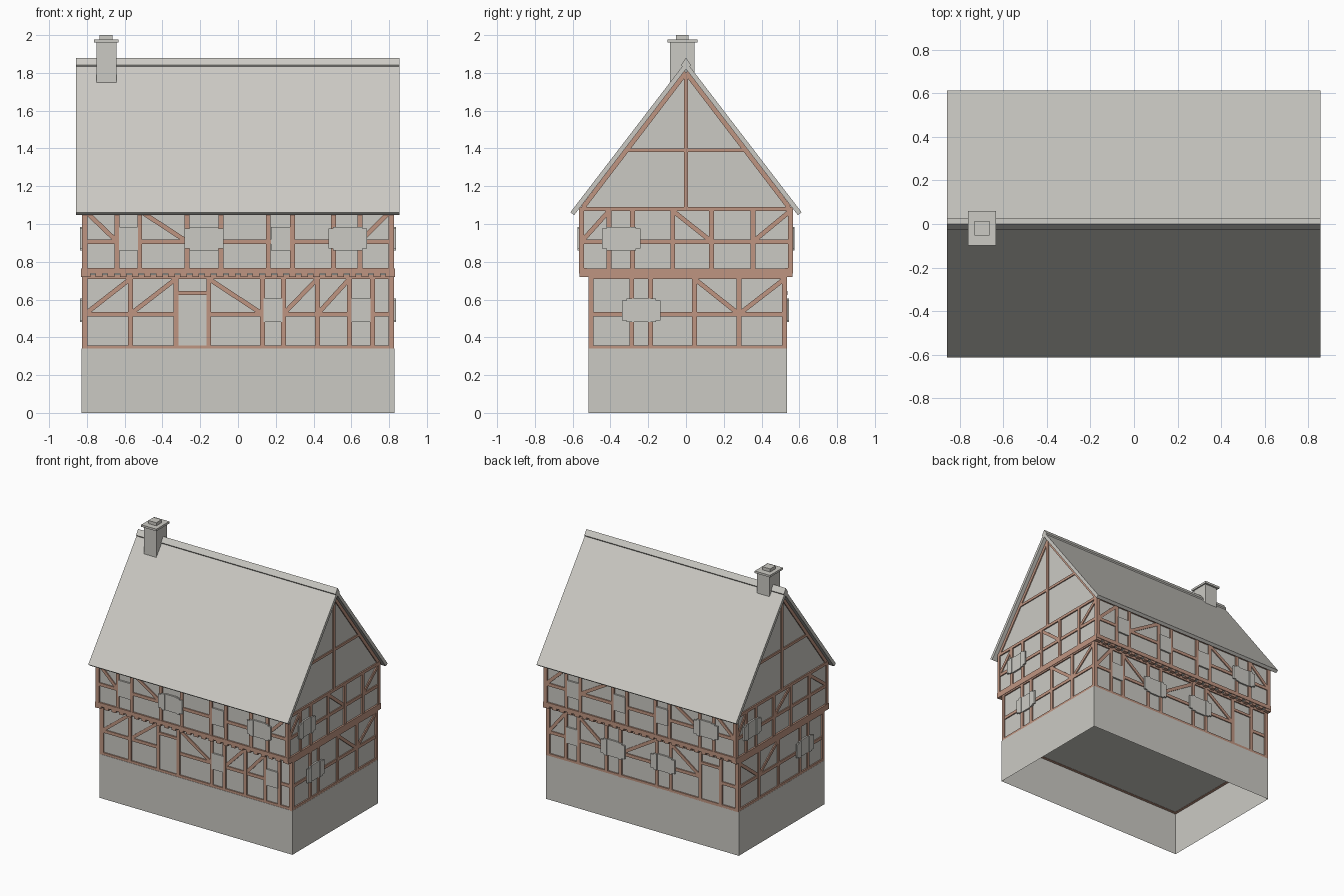
import bpy, bmesh
from mathutils import Vector

cube = bpy.data.objects.get("Cube")
if cube:
    bpy.data.objects.remove(cube)


def material(name, rgb):
    m = bpy.data.materials.new(name)
    m.use_nodes = True
    m.diffuse_color = (*rgb, 1)
    m.node_tree.nodes["Principled BSDF"].inputs["Base Color"].default_value = (*rgb, 1)
    return m


PLASTER = material("warm_grey", (0.60, 0.59, 0.55))
TIMBER = material("red_brown_timber", (0.52, 0.30, 0.22))


def finish(name, bm, mat):
    bmesh.ops.recalc_face_normals(bm, faces=bm.faces)
    mesh = bpy.data.meshes.new(name)
    bm.to_mesh(mesh)
    bm.free()
    mesh.materials.append(mat)
    obj = bpy.data.objects.new(name, mesh)
    bpy.context.collection.objects.link(obj)
    return obj


def prism(bm, near, far):
    """Solid between two matching polygons."""
    a = [bm.verts.new(p) for p in near]
    b = [bm.verts.new(p) for p in far]
    bm.faces.new(a)
    bm.faces.new(b[::-1])
    for i in range(len(a)):
        j = (i + 1) % len(a)
        bm.faces.new((a[i], b[i], b[j], a[j]))


def box(name, x, y, z, mat=PLASTER, open_bottom=False):
    bm = bmesh.new()
    ring = [(x[0], y[0]), (x[1], y[0]), (x[1], y[1]), (x[0], y[1])]
    prism(bm, [(*p, z[0]) for p in ring], [(*p, z[1]) for p in ring])
    if open_bottom:
        bm.normal_update()
        bm.faces.ensure_lookup_table()
        low = min(bm.faces, key=lambda f: f.calc_center_median().z)
        bmesh.ops.delete(bm, geom=[low], context="FACES_ONLY")
    return finish(name, bm, mat)


def extrude_x(name, profile, x0, x1):
    bm = bmesh.new()
    prism(bm, [(x0, *p) for p in profile], [(x1, *p) for p in profile])
    return finish(name, bm, PLASTER)


class Wall:
    """Places flat pieces on one wall plane, by position along it, height and depth."""

    def __init__(self, axis, plane):
        self.axis, self.plane = axis, plane
        self.sign = 1 if plane > 0 else -1

    def point(self, u, z, d):
        w = self.plane + self.sign * d
        return (u, w, z) if self.axis == "y" else (w, u, z)

    def plate(self, bm, outline, d0, d1):
        prism(bm, [self.point(u, z, d0) for u, z in outline],
              [self.point(u, z, d1) for u, z in outline])

    def rect(self, bm, u0, u1, z0, z1, d0=-0.01, d1=0.01):
        self.plate(bm, [(u0, z0), (u1, z0), (u1, z1), (u0, z1)], d0, d1)

    def beam(self, bm, p, q, width=0.024, depth=0.008):
        p, q = Vector(p), Vector(q)
        n = (q - p).orthogonal().normalized() * width / 2
        self.plate(bm, [p + n, q + n, q - n, p - n], -0.01, depth)


def storey(name, wall, z0, rail, z1, posts, braces, windows, sill=0.48, door=None):
    """Timber frame, windows, open shutters and door of one wall of one storey."""
    bm = bmesh.new()
    for u in posts:
        wall.rect(bm, u - 0.013, u + 0.013, z0, z1)
    for a, b in zip(posts, posts[1:]):
        if not (door and a < door < b):
            wall.beam(bm, (a, rail), (b, rail))
    wall.rect(bm, posts[0], posts[-1], z0, z0 + 0.022)
    wall.rect(bm, posts[0], posts[-1], z1 - 0.022, z1)
    # brace in a bay: +1 rises along the wall, -1 falls
    for bay, way in braces:
        a, b = posts[bay], posts[bay + 1]
        lo, hi = (a, b) if way > 0 else (b, a)
        wall.beam(bm, (lo, rail), (hi, z1 - 0.02))
    if door:
        wall.rect(bm, door - 0.08, door + 0.08, 0.625, 0.645, -0.01, 0.012)
    finish(name + "_timbers", bm, TIMBER)

    bm = bmesh.new()
    for u, shutters in windows:
        wall.rect(bm, u - 0.05, u + 0.05, sill, sill + 0.125, -0.01, 0.013)
        if shutters:
            for s in (-1, 1):
                wall.plate(bm, [(u + s * a, sill + h) for a, h in
                                ((0.05, 0), (0.078, 0), (0.078, 0.01), (0.102, 0.01),
                                 (0.102, 0.115), (0.078, 0.115), (0.078, 0.125), (0.05, 0.125))],
                           0.008, 0.02)
    if door:
        wall.rect(bm, door - 0.078, door + 0.078, 0.358, 0.625, -0.01, 0.004)
    finish(name + "_openings", bm, PLASTER)


# Masonry and plaster bodies
box("stone_base", (-0.828, 0.828), (-0.515, 0.535), (0, 0.34), open_bottom=True)
box("lower_storey_wall", (-0.817, 0.817), (-0.503, 0.525), (0.338, 0.75))
extrude_x("upper_storey_and_gables",
          [(-0.555, 0.73), (0.555, 0.73), (0.555, 1.09), (0, 1.815), (-0.555, 1.09)],
          -0.817, 0.817)

# Roof, ridge cap and chimney
extrude_x("roof", [(-0.612, 1.062), (0, 1.86), (0.612, 1.062), (0.592, 1.047),
                   (0, 1.82), (-0.592, 1.047)], -0.857, 0.855)
extrude_x("ridge_cap", [(-0.026, 1.842), (0, 1.88), (0.026, 1.842), (0.018, 1.83), (0, 1.856),
                        (-0.018, 1.83)], -0.857, 0.855)
box("chimney_stack", (-0.748, -0.642), (-0.085, 0.045), (1.745, 1.96))
box("chimney_cap", (-0.762, -0.632), (-0.098, 0.06), (1.96, 1.976))
box("chimney_pot", (-0.732, -0.664), (-0.053, 0.013), (1.976, 2.0))

# Walls of both storeys
low_front, low_back = Wall("y", -0.503), Wall("y", 0.525)
up_front, up_back = Wall("y", -0.555), Wall("y", 0.555)
right, left = Wall("x", 0.817), Wall("x", -0.817)
LOW, HIGH = (0.336, 0.523, 0.73), (0.74, 0.907, 1.09)

storey("front_lower", low_front, *LOW,
       [-0.81, -0.57, -0.328, -0.155, 0.13, 0.24, 0.42, 0.59, 0.712, 0.81],
       [(0, 1), (1, 1), (3, -1), (5, 1), (6, 1)],
       [(0.185, False), (0.652, False)], door=-0.243)
storey("front_upper", up_front, *HIGH,
       [-0.81, -0.64, -0.52, -0.27, -0.09, 0.16, 0.288, 0.505, 0.645, 0.81],
       [(0, -1), (2, -1), (8, 1)],
       [(-0.58, False), (-0.18, True), (0.225, False), (0.58, True)], sill=0.86)
storey("back_lower", low_back, *LOW,
       [-0.81, -0.67, -0.495, -0.24, -0.12, 0.19, 0.31, 0.55, 0.66, 0.81],
       [(2, 1), (4, -1), (6, 1), (8, -1)],
       [(0.605, False), (0.25, True), (-0.18, True)], door=-0.583)
storey("back_upper", up_back, *HIGH,
       [-0.81, -0.63, -0.51, -0.25, -0.13, 0.115, 0.235, 0.515, 0.635, 0.81],
       [(0, 1), (2, 1), (6, -1), (8, -1)],
       [(0.575, False), (0.175, False), (-0.19, False), (-0.57, True)], sill=0.86)
storey("right_lower", right, *LOW,
       [-0.502, -0.287, -0.187, 0.045, 0.28, 0.522],
       [(3, -1), (4, 1)], [(-0.237, True)])
storey("right_upper", right, *HIGH,
       [-0.553, -0.407, -0.284, -0.07, 0.135, 0.355, 0.553],
       [(0, 1), (3, -1), (5, 1)], [(-0.343, True)], sill=0.86)
storey("left_lower", left, *LOW,
       [-0.502, -0.322, -0.222, 0.04, 0.28, 0.522],
       [(3, -1), (4, 1)], [(-0.27, True)])
storey("left_upper", left, *HIGH,
       [-0.553, -0.335, -0.11, 0.1, 0.315, 0.435, 0.553],
       [(0, 1), (2, -1), (5, -1)], [(0.375, True)], sill=0.86)

# Gable framing and the side bands between storeys
for name, wall in (("right", right), ("left", left)):
    bm = bmesh.new()
    wall.rect(bm, -0.565, 0.565, 0.72, 0.765, -0.01, 0.013)
    wall.rect(bm, -0.011, 0.011, 1.09, 1.79)
    wall.beam(bm, (-0.32, 1.39), (0.32, 1.39), 0.02)
    for s in (-1, 1):
        wall.beam(bm, (s * 0.545, 1.088), (0, 1.802), 0.024)
    finish(name + "_gable_timbers", bm, TIMBER)

# Jetty beams with rows of joist ends
COUNT = 26
for name, wall in (("front", up_front), ("back", up_back)):
    bm = bmesh.new()
    wall.rect(bm, -0.827, 0.827, 0.738, 0.768, -0.03, 0.012)
    for i in range(COUNT):
        u = -0.8 + 1.6 * i / (COUNT - 1)
        wall.rect(bm, u - 0.018, u + 0.018, 0.72, 0.74, -0.06, 0.008)
    finish(name + "_jetty", bm, TIMBER)
